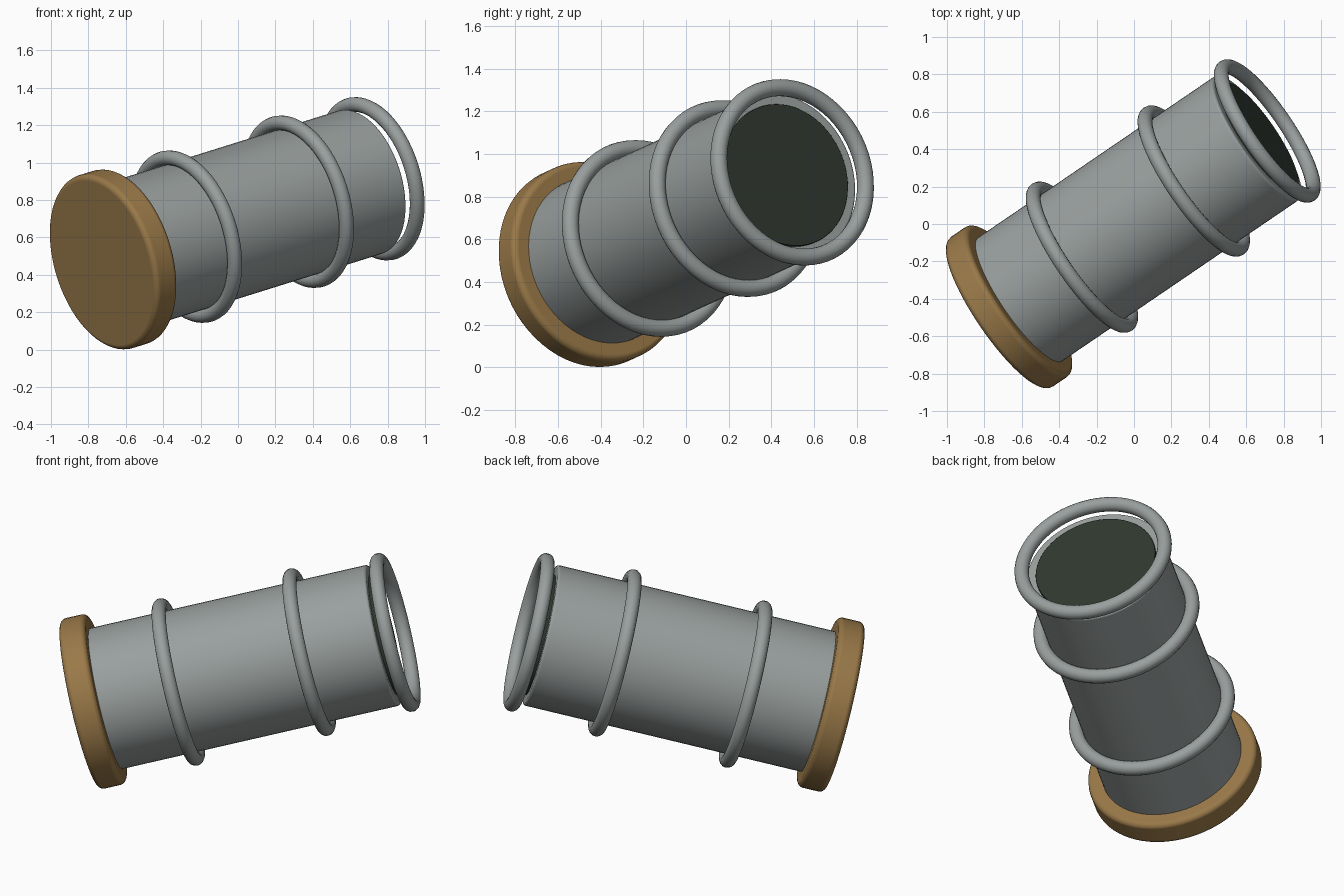
import bpy
from mathutils import Vector

cube = bpy.data.objects.get("Cube")
if cube:
    bpy.data.objects.remove(cube, do_unlink=True)

# Tilted axis that every part shares, starting at the centre of the base disc
START = Vector((-0.668, -0.443, 0.482))
AXIS = Vector((0.80, 0.545, 0.25)).normalized()
TURN = AXIS.to_track_quat('Z', 'Y').to_euler()


def material(name, rgb):
    m = bpy.data.materials.new(name)
    m.use_nodes = True
    color = (*rgb, 1)
    m.diffuse_color = color
    m.node_tree.nodes["Principled BSDF"].inputs["Base Color"].default_value = color
    return m


grey = material("grey metal", (0.32, 0.35, 0.345))
brown = material("golden brown", (0.32, 0.19, 0.065))
dark = material("dark green glass", (0.029, 0.039, 0.028))


def finish(name, mat):
    obj = bpy.context.object
    obj.name = name
    obj.data.materials.append(mat)
    return obj


def drum(name, mat, radius, start, end, bevel):
    """Closed cylinder along the axis with rounded rims."""
    bpy.ops.mesh.primitive_cylinder_add(
        vertices=64, radius=radius, depth=end - start,
        location=START + AXIS * (start + end) / 2, rotation=TURN)
    obj = finish(name, mat)
    bpy.ops.object.shade_smooth()
    mod = obj.modifiers.new("rounded rim", 'BEVEL')
    mod.width = bevel
    mod.segments = 4
    mod.limit_method = 'ANGLE'
    mod.harden_normals = True


def ring(name, radius, along):
    bpy.ops.mesh.primitive_torus_add(
        major_radius=radius, minor_radius=0.04, major_segments=64,
        minor_segments=16, location=START + AXIS * along, rotation=TURN)
    finish(name, grey)
    bpy.ops.object.shade_smooth()


# Base, barrel and lens
drum("base_disc", brown, 0.484, -0.075, 0.075, 0.03)
drum("barrel", grey, 0.40, 0.0, 1.662, 0.015)
drum("lens", dark, 0.343, 1.60, 1.68, 0.004)

# Two hoops around the barrel and a free ring in front of its mouth
ring("lower_hoop", 0.435, 0.487)
ring("upper_hoop", 0.435, 1.234)
ring("mouth_ring", 0.41, 1.725)
